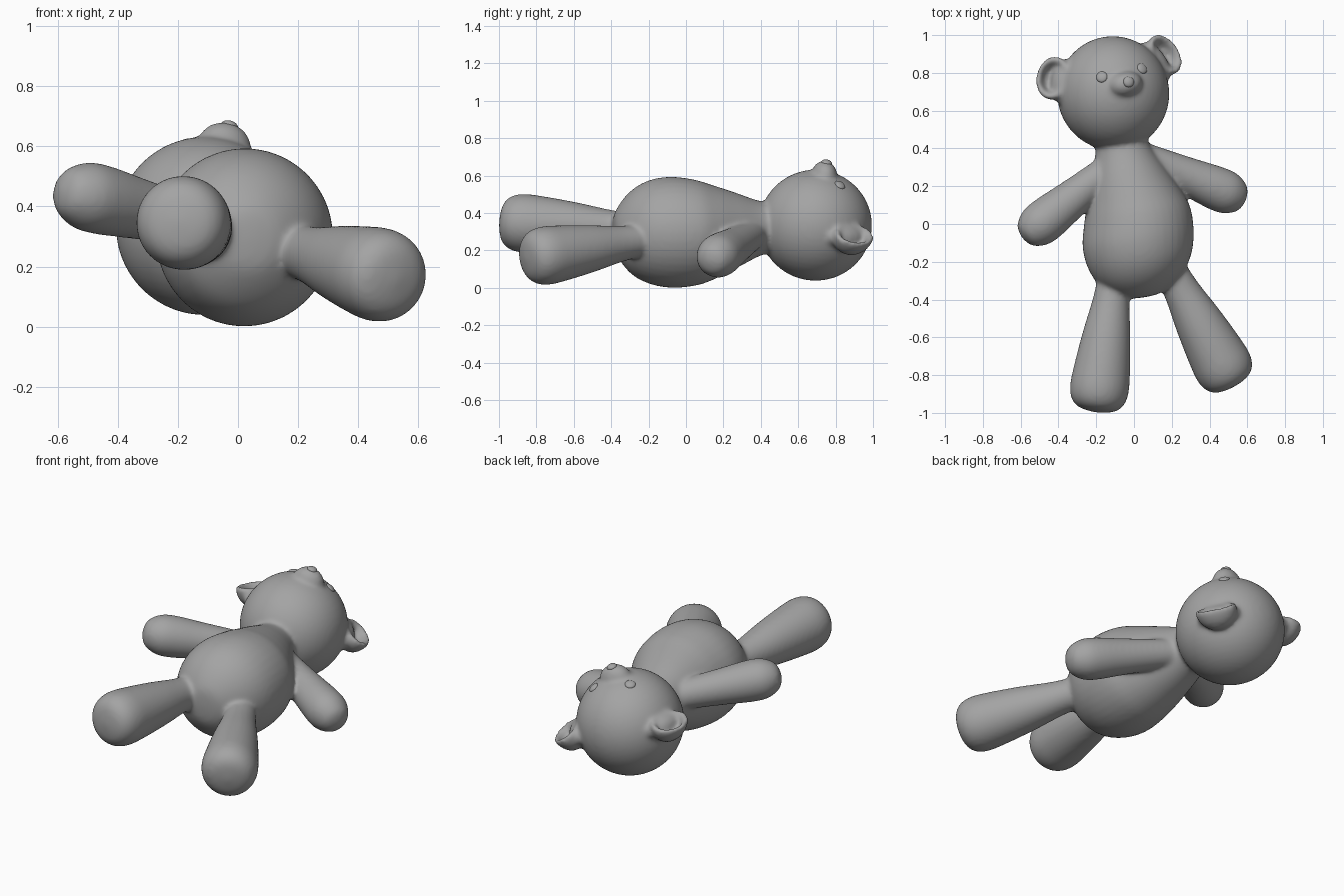
import bpy, bmesh, math
from mathutils import Vector, Matrix

if "Cube" in bpy.data.objects:
    bpy.data.objects.remove(bpy.data.objects["Cube"])

grey = bpy.data.materials.new("dark_grey")
grey.diffuse_color = (0.37, 0.37, 0.37, 1)
grey.use_nodes = True
grey.node_tree.nodes["Principled BSDF"].inputs["Base Color"].default_value = grey.diffuse_color

def catmull(rows, steps=5):
    """Smooth a list of (x, y, z, radius) stations."""
    p = [Vector(r) for r in rows]
    p = [p[0]] + p + [p[-1]]
    out = []
    for i in range(1, len(p) - 2):
        a, b, c, d = p[i - 1:i + 3]
        for k in range(steps):
            t = k / steps
            out.append(0.5 * (2 * b + (c - a) * t + (2 * a - 5 * b + 4 * c - d) * t * t
                              + (3 * b - a - 3 * c + d) * t ** 3))
    return out + [p[-2]]

def tube(bm, rows, mat=Matrix(), n=40):
    """Round closed skin through stations; rings are square to the overall axis."""
    axis = Vector(rows[-1][:3]) - Vector(rows[0][:3])
    rot = axis.to_track_quat('Z', 'Y')
    rings = []
    for s in catmull(rows):
        c, r = Vector(s[:3]), max(s[3], 0.003)
        ring = []
        for k in range(n):
            a = 2 * math.pi * k / n
            ring.append(bm.verts.new(mat @ (c + rot @ Vector((r * math.cos(a), r * math.sin(a), 0)))))
        rings.append(ring)
    for lo, hi in zip(rings, rings[1:]):
        for k in range(n):
            bm.faces.new((lo[k], lo[(k + 1) % n], hi[(k + 1) % n], hi[k]))
    bm.faces.new(rings[0])
    bm.faces.new(rings[-1])

def limb(bm, root, tip, profile):
    a, b = Vector(root), Vector(tip)
    tube(bm, [(*a.lerp(b, t), r) for t, r in profile])

def ball(bm, mat, centre, radii, seg=48):
    m = mat @ Matrix.Translation(centre) @ Matrix.Diagonal((*radii, 1))
    bmesh.ops.create_uvsphere(bm, u_segments=seg, v_segments=seg // 2, radius=1, matrix=m)

def finish(bm, name):
    bmesh.ops.recalc_face_normals(bm, faces=bm.faces)
    for f in bm.faces:
        f.smooth = True
    me = bpy.data.meshes.new(name)
    bm.to_mesh(me)
    bm.free()
    me.materials.append(grey)
    ob = bpy.data.objects.new(name, me)
    bpy.context.collection.objects.link(ob)
    return ob

def frame(x, y, z, origin):
    m = Matrix((x, y, z)).transposed().to_4x4()
    m.translation = origin
    return m

# Tilted head frame: x = across the face, y = crown, z = out of the face
face = Vector((0.25, 0.10, 0.96)).normalized()
side = Vector((0.95, 0.20, -0.25))
side = (side - face * side.dot(face)).normalized()
head = frame(side, face.cross(side), face, Vector((-0.11, 0.692, 0.335)))

skin = bmesh.new()

# Torso with neck
tube(skin, [(0.04, -0.39, 0.29, 0.01), (0.04, -0.375, 0.29, 0.11), (0.035, -0.30, 0.29, 0.215),
            (0.03, -0.20, 0.295, 0.275), (0.022, -0.08, 0.297, 0.297), (0.018, 0.05, 0.297, 0.283),
            (0.0, 0.15, 0.30, 0.250), (-0.03, 0.27, 0.31, 0.20), (-0.06, 0.40, 0.32, 0.145),
            (-0.08, 0.50, 0.325, 0.13)])

# Legs and arms
leg = [(0, .085), (.2, .097), (.45, .127), (.7, .15), (.84, .156), (.93, .137), (.98, .09), (1, .005)]
arm = [(0, .08), (.25, .09), (.5, .103), (.7, .115), (.83, .114), (.92, .092), (.975, .06), (1, .005)]
limb(skin, (-0.10, -0.25, 0.31), (-0.20, -0.998, 0.353), leg)
limb(skin, (0.185, -0.23, 0.255), (0.53, -0.86, 0.155), leg)
limb(skin, (-0.10, 0.315, 0.335), (-0.59, -0.075, 0.455), arm)
limb(skin, (0.03, 0.36, 0.29), (0.59, 0.125, 0.14), arm)

# Head and muzzle
ball(skin, head, (0, 0, 0), (0.297, 0.303, 0.297))
ball(skin, head, (0.0, 0.02, 0.275), (0.092, 0.068, 0.082))

# Cupped ears on soft bases, squashed across the direction pointing away from the head
cup = [(0, 0, -.085, .01), (0, 0, -.07, .06), (0, 0, -.03, .10), (0, 0, .025, .117), (0, 0, .045, .104),
       (0, 0, .03, .082), (0, 0, -.01, .062), (0, 0, -.03, .005)]
for s in (-1, 1):
    n = Vector((0.38 * s, 0.15, 0.92)).normalized()
    u = Vector((0.91 * s, 0.41, 0))
    u = (u - n * u.dot(n)).normalized()
    m = head @ frame(u, n.cross(u), n, Vector((0.305 * s, 0.14, 0.01)))
    tube(skin, cup, m @ Matrix.Diagonal((0.76, 1, 1, 1)))
    ball(skin, m, (-0.06, 0, -0.02), (0.075, 0.125, 0.062), 32)

# Blend everything into one plush skin
bear = finish(skin, "plush_skin")
rm = bear.modifiers.new("blend", 'REMESH')
rm.mode = 'VOXEL'
rm.voxel_size = 0.011
rm.use_smooth_shade = True
sm = bear.modifiers.new("soften", 'SMOOTH')
sm.factor = 0.5
sm.iterations = 14

# Button eyes and nose
def button(name, pos, normal, r, thick):
    bm = bmesh.new()
    m = head @ Matrix.Translation(pos) @ Vector(normal).to_track_quat('Z', 'Y').to_matrix().to_4x4()
    ball(bm, m, (0, 0, 0), (r, r, r * thick), 24)
    finish(bm, name)

for s, name in ((-1, "left_eye"), (1, "right_eye")):
    p = (0.113 * s, 0.085, 0.258)
    button(name, p, p, 0.03, 0.45)
button("nose", (0.0, 0.026, 0.347), (0, 0.1, 1), 0.029, 0.6)
